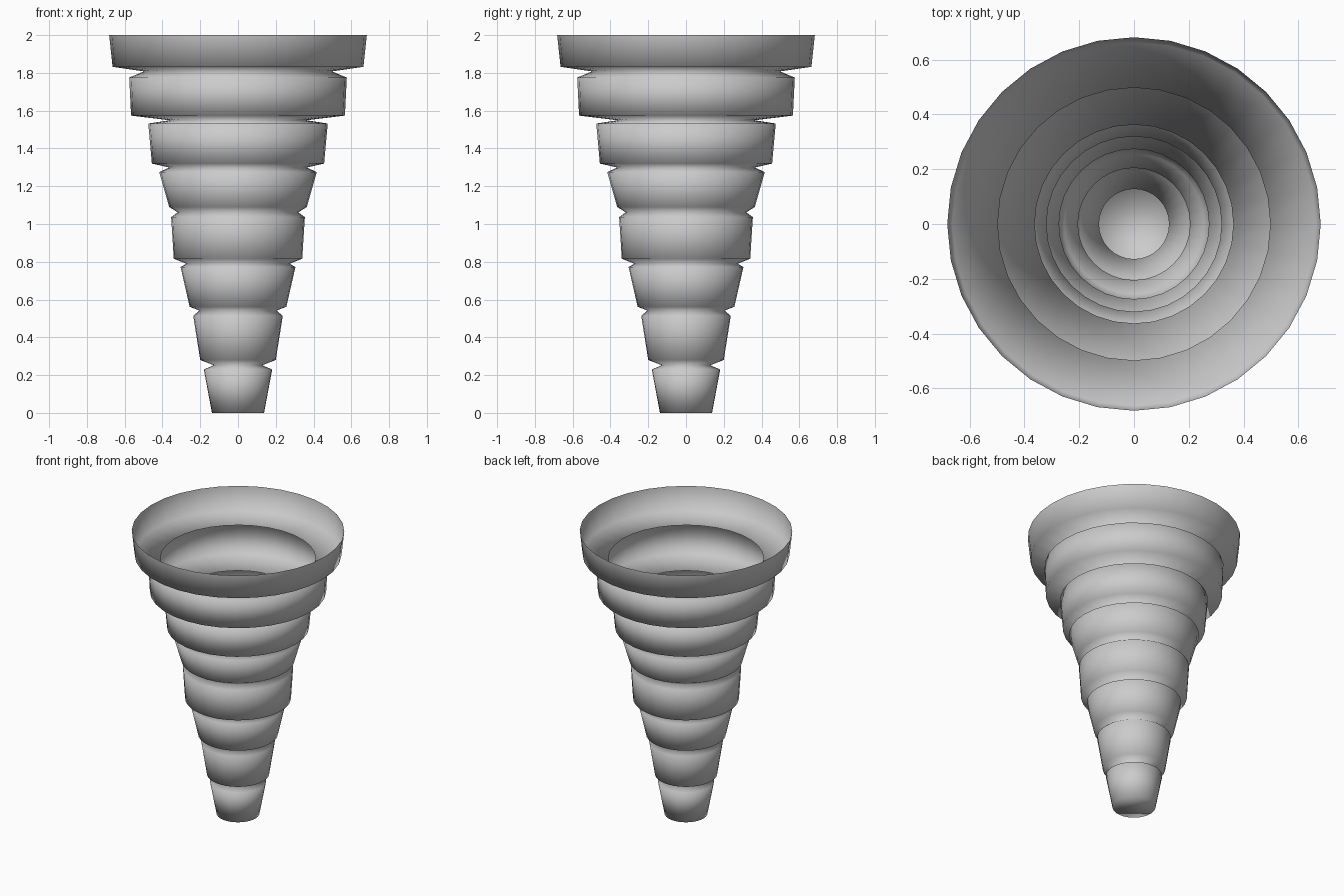
import bpy, bmesh
from math import cos, sin, tau

if "Cube" in bpy.data.objects:
    bpy.data.objects.remove(bpy.data.objects["Cube"])

SIDES = 32

# Bands: (bottom radius, bottom z, top radius, top z)
bands = [
    (0.138, 0.00, 0.181, 0.230), (0.200, 0.280, 0.237, 0.513),
    (0.256, 0.562, 0.304, 0.772), (0.340, 0.816, 0.354, 1.036),
    (0.364, 1.090, 0.417, 1.275), (0.456, 1.320, 0.475, 1.532),
    (0.566, 1.574, 0.576, 1.775), (0.664, 1.832, 0.682, 2.000),
]
# Groove tips between the bands: (radius, z)
grooves = [(0.128, 0.252), (0.205, 0.542), (0.274, 0.790), (0.320, 1.062),
           (0.364, 1.299), (0.363, 1.549), (0.498, 1.808)]

# Stepped profile from base to open rim
profile = []
for i, (r0, z0, r1, z1) in enumerate(bands):
    profile += [(r0, z0), (r1, z1)]
    if i < len(grooves):
        profile.append(grooves[i])

# Revolve into a thin shell with a closed base
bm = bmesh.new()
rings = [[bm.verts.new((r * cos(tau * k / SIDES), r * sin(tau * k / SIDES), z))
          for k in range(SIDES)] for r, z in profile]
for a, b in zip(rings, rings[1:]):
    for k in range(SIDES):
        n = (k + 1) % SIDES
        bm.faces.new((a[k], a[n], b[n], b[k]))
bm.faces.new(rings[0][::-1])
for f in bm.faces:
    f.smooth = True

mesh = bpy.data.meshes.new("stepped_cone_shell")
bm.to_mesh(mesh)
bm.free()
shell = bpy.data.objects.new("stepped_cone_shell", mesh)
bpy.context.collection.objects.link(shell)
